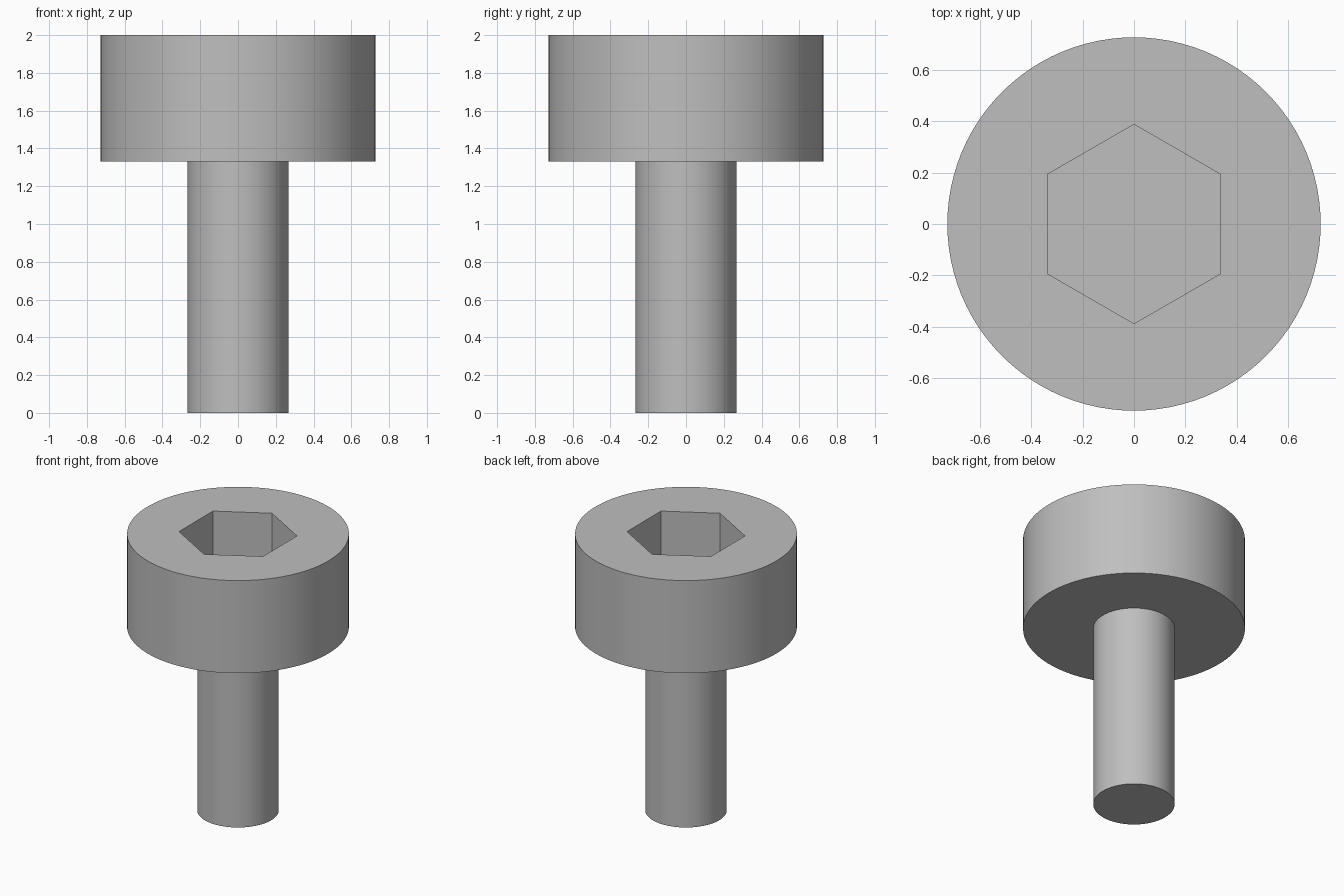
import bpy, bmesh, math
from mathutils import Matrix

cube = bpy.data.objects.get("Cube")
if cube:
    bpy.data.objects.remove(cube, do_unlink=True)

HEAD_R, SHAFT_R = 0.727, 0.267
HEAD_Z, TOP = 1.33, 2.0
HEX_R, HEX_DEPTH = 0.388, 0.4
SIDES = 96

steel = bpy.data.materials.new("grey_steel")
steel.use_nodes = True
colour = (0.52, 0.52, 0.52, 1)
steel.diffuse_color = colour
steel.node_tree.nodes["Principled BSDF"].inputs["Base Color"].default_value = colour


def make_object(name, bm):
    bmesh.ops.recalc_face_normals(bm, faces=bm.faces)
    mesh = bpy.data.meshes.new(name)
    bm.to_mesh(mesh)
    bm.free()
    mesh.materials.append(steel)
    obj = bpy.data.objects.new(name, mesh)
    bpy.context.collection.objects.link(obj)
    return obj


# Shaft and head: a disc extruded up, widened, and extruded again
bm = bmesh.new()
bmesh.ops.create_circle(bm, cap_ends=True, segments=SIDES, radius=SHAFT_R)
top = bm.faces[:][0]


def raise_face(face, height):
    grown = bmesh.ops.extrude_face_region(bm, geom=[face])["geom"]
    cap = next(g for g in grown if isinstance(g, bmesh.types.BMFace))
    bmesh.ops.translate(bm, verts=cap.verts[:], vec=(0, 0, height))
    return cap


top = raise_face(top, HEAD_Z)
ledge = raise_face(top, 0)
factor = HEAD_R / SHAFT_R
bmesh.ops.scale(bm, verts=ledge.verts[:], vec=(factor, factor, 1))
top = raise_face(ledge, TOP - HEAD_Z)
# Keep only the outer skin: drop the starting discs left inside, then close the bottom
inner = [f for f in bm.faces if len(f.verts) == SIDES and f is not top]
bmesh.ops.delete(bm, geom=inner, context="FACES_ONLY")
bmesh.ops.holes_fill(bm, edges=[e for e in bm.edges if e.is_boundary], sides=0)
screw = make_object("socket_head_screw", bm)

# Hex socket, with corners towards front and back
bm = bmesh.new()
bmesh.ops.create_cone(bm, cap_ends=True, segments=6, radius1=HEX_R, radius2=HEX_R,
                      depth=2 * HEX_DEPTH)
for v in bm.verts:
    angle = round((math.atan2(v.co.y, v.co.x) - math.pi / 2) / (math.pi / 3)) * math.pi / 3
    v.co.x, v.co.y = -HEX_R * math.sin(angle), HEX_R * math.cos(angle)
bmesh.ops.transform(bm, matrix=Matrix.Translation((0, 0, TOP)), verts=bm.verts)
cutter = make_object("hex_socket_cutter", bm)
cutter.hide_render = True

cut = screw.modifiers.new("hex_socket", "BOOLEAN")
cut.operation = "DIFFERENCE"
cut.solver = "EXACT"
cut.object = cutter

bpy.ops.object.select_all(action="DESELECT")
screw.select_set(True)
bpy.context.view_layer.objects.active = screw
bpy.ops.object.modifier_apply(modifier=cut.name)
bpy.data.objects.remove(cutter, do_unlink=True)
bpy.ops.object.shade_smooth_by_angle(angle=math.radians(30))
